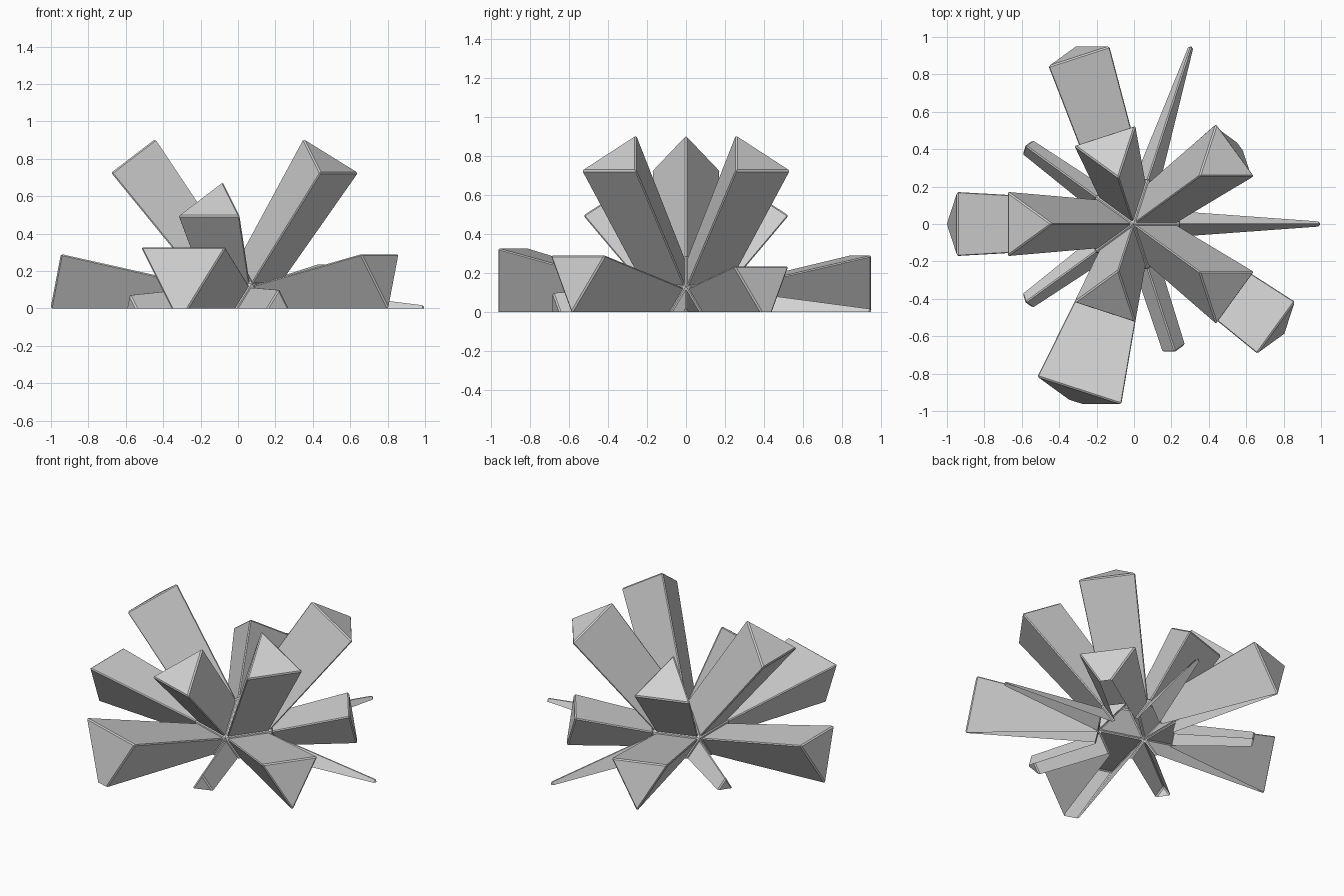
import bpy
import bmesh
import math
from mathutils import Vector

if "Cube" in bpy.data.objects:
    bpy.data.objects.remove(bpy.data.objects["Cube"], do_unlink=True)

LONG, SHORT = 0.98, 0.69
WIDTH = 0.35
BEVEL = 0.008


def spike_shape(normal):
    """Reach from the centre and tip width for the spike on a core face."""
    sector = round(math.degrees(math.atan2(normal.y, normal.x)) / 36) % 10
    if normal.z > 0.5:                      # upper crown
        return (SHORT if sector in (3, 7) else LONG), WIDTH
    if normal.z > 0:                        # middle ring, rising
        if sector == 7:
            return LONG, 0.48
        return (SHORT if sector == 1 else LONG), WIDTH
    if sector == 8:                         # middle ring, sinking
        return SHORT, 0.40
    return (LONG if sector in (0, 2) else SHORT), WIDTH


# Grey stone material
stone = bpy.data.materials.new("grey_stone")
stone.use_nodes = True
grey = (0.64, 0.64, 0.64, 1)
stone.diffuse_color = grey
stone.node_tree.nodes["Principled BSDF"].inputs["Base Color"].default_value = grey

# Twenty-sided core with a thin border round each face
bm = bmesh.new()
bmesh.ops.create_icosphere(bm, subdivisions=1, radius=0.28)
bm.normal_update()
faces = [f for f in bm.faces if f.normal.z > -0.5]
bmesh.ops.inset_individual(bm, faces=faces, thickness=BEVEL, use_even_offset=True)

# Flared triangular spikes grown from the faces
tips = bmesh.ops.extrude_discrete_faces(bm, faces=faces)["faces"]
bm.normal_update()
sharp = set()
for tip in tips:
    normal = tip.normal.copy()
    centre = tip.calc_center_median()
    reach, width = spike_shape(normal)
    scale = width / tip.edges[0].calc_length()
    for v in tip.verts:
        v.co = normal * reach + (v.co - centre) * scale
        sharp.update(v.link_edges)

# Chamfered spike edges
bmesh.ops.bevel(bm, geom=list(sharp), offset=BEVEL, offset_type='OFFSET',
                segments=1, profile=0.5, affect='EDGES', clamp_overlap=True)

# Open, flat underside
bmesh.ops.translate(bm, verts=bm.verts[:], vec=Vector((-0.003, 0, 0.008)))
bmesh.ops.bisect_plane(bm, geom=bm.verts[:] + bm.edges[:] + bm.faces[:],
                       plane_co=(0, 0, 0), plane_no=(0, 0, 1), clear_inner=True)

mesh = bpy.data.meshes.new("crystal_cluster")
bm.to_mesh(mesh)
bm.free()
mesh.materials.append(stone)
cluster = bpy.data.objects.new("crystal_cluster", mesh)
bpy.context.collection.objects.link(cluster)
